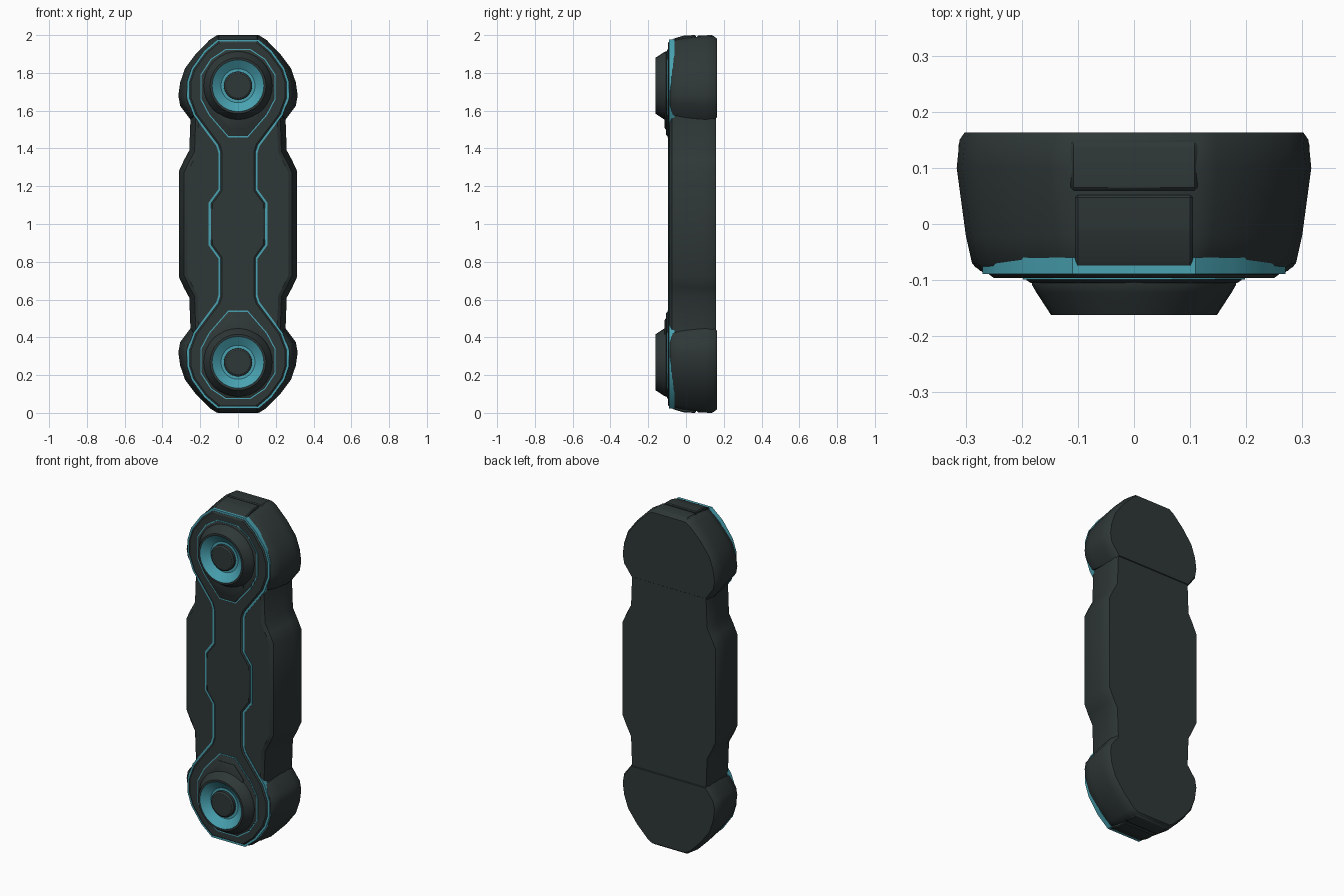
import bpy, bmesh, math
from mathutils import Vector

if "Cube" in bpy.data.objects:
    bpy.data.objects.remove(bpy.data.objects["Cube"])


def material(name, rgb):
    m = bpy.data.materials.new(name)
    m.diffuse_color = (*rgb, 1)
    m.use_nodes = True
    m.node_tree.nodes["Principled BSDF"].inputs["Base Color"].default_value = m.diffuse_color
    return m


DARK = material("dark gunmetal", (0.028, 0.038, 0.038))
CYAN = material("glow cyan", (0.065, 0.36, 0.44))


def finish(name, bm, mats, angle=35):
    bmesh.ops.recalc_face_normals(bm, faces=bm.faces[:])
    me = bpy.data.meshes.new(name)
    bm.to_mesh(me)
    bm.free()
    for m in mats:
        me.materials.append(m)
    ob = bpy.data.objects.new(name, me)
    bpy.context.collection.objects.link(ob)
    bpy.ops.object.select_all(action='DESELECT')
    ob.select_set(True)
    bpy.context.view_layer.objects.active = ob
    bpy.ops.object.shade_smooth_by_angle(angle=math.radians(angle))
    return ob


def inset(poly, d):
    """Mitred inward offset of a clockwise outline."""
    out = []
    for i, p in enumerate(poly):
        a = (p - poly[i - 1]).normalized()
        b = (poly[(i + 1) % len(poly)] - p).normalized()
        na, nb = Vector((a.y, -a.x)), Vector((b.y, -b.x))
        out.append(p + (na + nb) * d / (1 + na.dot(nb)))
    return out


def outline_loft(name, half, layers, mat, flip=False, angle=35):
    """Symmetric front outline from half widths, lofted through (y, inset)."""
    poly = [Vector(p) for p in half] + [Vector((-w, z)) for w, z in reversed(half)]
    bm = bmesh.new()
    rings = [[bm.verts.new((p.x, y, 2 - p.y if flip else p.y)) for p in inset(poly, d)]
             for y, d in layers]
    for r, s in zip(rings, rings[1:]):
        for i in range(len(r)):
            bm.faces.new((r[i - 1], r[i], s[i], s[i - 1]))
    bm.faces.new(rings[0])
    bm.faces.new(rings[-1])
    return finish(name, bm, [mat], angle)


def side_block(name, profile, half_width, flip):
    """Block from a y,z profile extruded across x, with soft edges."""
    bm = bmesh.new()
    ends = [[bm.verts.new((x, y, 2 - z if flip else z)) for y, z in profile]
            for x in (-half_width, half_width)]
    for i in range(len(profile)):
        bm.faces.new((ends[0][i - 1], ends[0][i], ends[1][i], ends[1][i - 1]))
    for e in ends:
        bm.faces.new(e)
    bmesh.ops.recalc_face_normals(bm, faces=bm.faces[:])
    bmesh.ops.bevel(bm, geom=bm.edges[:], offset=0.005, segments=1, affect='EDGES')
    finish(name, bm, [DARK])


def dial(name, zc, profile, n=32):
    """Turned disc facing -y; profile rows are radius, y, material of next band."""
    bm = bmesh.new()
    rings = [[bm.verts.new((r * math.cos(2 * math.pi * i / n), y,
                            zc + r * math.sin(2 * math.pi * i / n))) for i in range(n)]
             for r, y, m in profile]
    for k in range(len(rings) - 1):
        for i in range(n):
            f = bm.faces.new((rings[k][i - 1], rings[k][i], rings[k + 1][i], rings[k + 1][i - 1]))
            f.material_index = profile[k][2]
    bm.faces.new(rings[0])
    bm.faces.new(rings[-1])
    finish(name, bm, [DARK, CYAN])


def both(half):
    """Mirror an upper half outline about mid height."""
    return half + [(w, 2 - z) for w, z in reversed(half)]


# middle grip with stepped waist
outline_loft("grip_body", both([(0.25, 1.6), (0.258, 1.39), (0.285, 1.34), (0.313, 1.28)]),
             [(0.159, 0.008), (0.14, 0), (0.08, 0), (-0.04, 0.018), (-0.075, 0.028), (-0.087, 0.045)], DARK)

# front spine plate with glowing border beneath
spine = both([(0.105, 1.965), (0.17, 1.91), (0.235, 1.82), (0.258, 1.75), (0.258, 1.67),
              (0.225, 1.58), (0.105, 1.42), (0.092, 1.38), (0.092, 1.18), (0.143, 1.11)])
outline_loft("spine_glow", spine, [(-0.06, -0.012), (-0.089, -0.012)], CYAN, angle=20)
outline_loft("spine_plate", spine, [(-0.06, 0), (-0.09, 0), (-0.096, 0.008)], DARK)

cap = [(0.115, 1.997), (0.15, 1.975), (0.22, 1.905), (0.28, 1.825), (0.306, 1.75),
       (0.316, 1.68), (0.306, 1.625), (0.25, 1.55)]
collar = [(0.065, 1.92), (0.14, 1.87), (0.192, 1.79), (0.192, 1.66), (0.15, 1.58), (0.05, 1.465)]

for flip, end in ((False, "upper"), (True, "lower")):
    zc = 0.268 if flip else 1.732
    # rounded end cap
    outline_loft(end + "_cap", cap,
                 [(0.163, 0.014), (0.15, 0.005), (0.10, 0), (-0.02, 0.016), (-0.07, 0.027), (-0.084, 0.042)],
                 DARK, flip)
    # collar around the dial, with thin glow line
    outline_loft(end + "_collar_glow", collar, [(-0.08, -0.006), (-0.0985, -0.006)], CYAN, flip, 20)
    outline_loft(end + "_collar", collar, [(-0.08, 0), (-0.1, 0), (-0.105, 0.008)], DARK, flip)
    # raised tongue below the dial
    outline_loft(end + "_tongue", [(0.11, 1.62), (0.11, 1.57), (0.05, 1.5)],
                 [(-0.09, 0), (-0.108, 0), (-0.113, 0.01)], DARK, flip)
    # dial with glowing sloped ring and centre button
    dial(end + "_dial", zc, [
        (0.182, -0.095, 0), (0.182, -0.108, 0), (0.174, -0.122, 0), (0.148, -0.162, 0),
        (0.137, -0.162, 1), (0.09, -0.128, 1), (0.075, -0.128, 0), (0.075, -0.145, 0),
        (0.065, -0.152, 0)])
    # strip folding over the end, and latch behind it
    side_block(end + "_end_strip", [(-0.094, 1.92), (-0.094, 1.962), (-0.07, 1.98), (-0.01, 1.998),
                                    (0.052, 2.0), (0.052, 1.92)], 0.105, flip)
    side_block(end + "_latch", [(0.06, 1.93), (0.06, 1.998), (0.14, 2.0), (0.152, 1.99), (0.152, 1.93)],
               0.113, flip)
